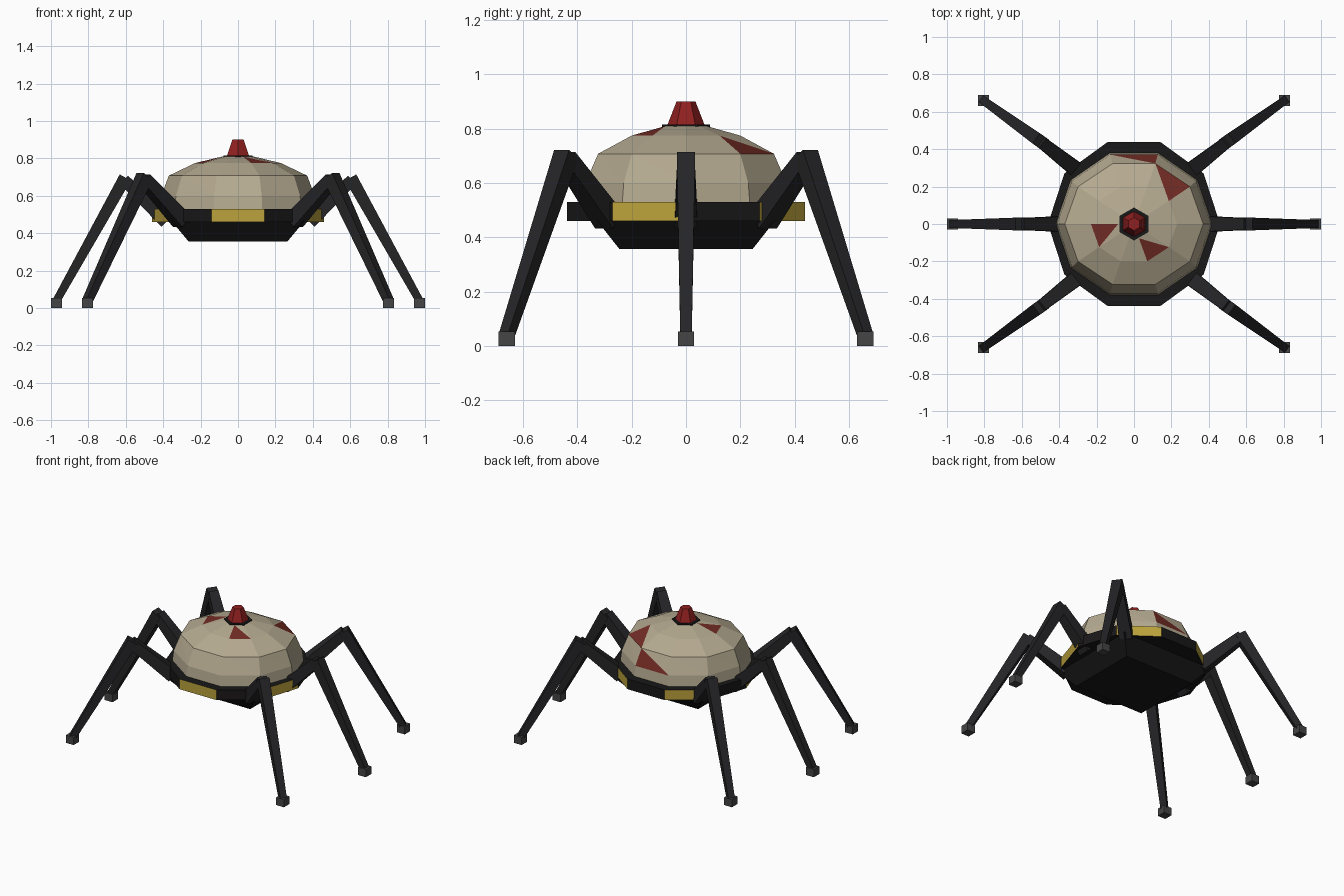
import bpy, bmesh, math
from mathutils import Vector

if "Cube" in bpy.data.objects:
    bpy.data.objects.remove(bpy.data.objects["Cube"])


def material(name, rgb):
    m = bpy.data.materials.new(name)
    m.diffuse_color = (*rgb, 1)
    m.use_nodes = True
    m.node_tree.nodes["Principled BSDF"].inputs["Base Color"].default_value = m.diffuse_color
    return m


SAND = material("sand", (0.46, 0.40, 0.28))
RUST = material("rust", (0.17, 0.025, 0.018))
RED = material("red", (0.28, 0.014, 0.014))
YELLOW = material("yellow", (0.50, 0.36, 0.045))
BLACK = material("black", (0.010, 0.009, 0.009))
LEG = material("leg", (0.018, 0.018, 0.020))
FOOT = material("foot", (0.06, 0.06, 0.06))


def finish(bm, name, *mats):
    bmesh.ops.recalc_face_normals(bm, faces=bm.faces)
    me = bpy.data.meshes.new(name)
    bm.to_mesh(me)
    bm.free()
    for m in mats:
        me.materials.append(m)
    ob = bpy.data.objects.new(name, me)
    bpy.context.collection.objects.link(ob)
    return ob


def ring(bm, n, rx, ry, z, start=0.0):
    angles = [start + math.tau * i / n for i in range(n)]
    return [bm.verts.new((rx * math.cos(a), ry * math.sin(a), z)) for a in angles]


def prism(name, n, bottom, top, mats, start=0.0):
    """Closed frustum; bottom and top are (rx, ry, z). A second material goes on every other side."""
    bm = bmesh.new()
    a, b = ring(bm, n, *bottom, start), ring(bm, n, *top, start)
    bm.faces.new(a)
    bm.faces.new(b)
    for i in range(n):
        j = (i + 1) % n
        f = bm.faces.new((a[i], a[j], b[j], b[i]))
        f.material_index = i % 2 if len(mats) > 1 else 0
    return finish(bm, name, *mats)


def beam(name, p, q, half_p, half_q, mat):
    """Tapered square bar from p to q."""
    p, q = Vector(p), Vector(q)
    axis = (q - p).normalized()
    side = axis.cross(Vector((0, 0, 1))).normalized()
    up = side.cross(axis)
    bm = bmesh.new()
    ends = []
    for c, h in ((p, half_p), (q, half_q)):
        ends.append([bm.verts.new(c + side * (sx * h) + up * (sy * h))
                     for sx, sy in ((-1, -1), (1, -1), (1, 1), (-1, 1))])
    a, b = ends
    bm.faces.new(a)
    bm.faces.new(b)
    for i in range(4):
        bm.faces.new((a[i], a[i - 1], b[i - 1], b[i]))
    return finish(bm, name, mat)


# Faceted dome shell with a few rust-coloured triangles
SIDES = 10
levels = [(0.42, 0.40, 0.52), (0.41, 0.39, 0.60), (0.37, 0.34, 0.708),
          (0.23, 0.21, 0.775), (0.085, 0.08, 0.81)]
rust = {(1, 2), (2, 1), (3, 5), (3, 8)}  # (level, side)
bm = bmesh.new()
rings = [ring(bm, SIDES, *lv) for lv in levels]
bm.faces.new(rings[0])
bm.faces.new(rings[-1])
for k in range(len(rings) - 1):
    lo, hi = rings[k], rings[k + 1]
    for i in range(SIDES):
        j = (i + 1) % SIDES
        f = bm.faces.new((lo[i], lo[j], hi[i]))
        f.material_index = int((k, i) in rust)
        bm.faces.new((lo[j], hi[j], hi[i]))
finish(bm, "dome_shell", SAND, RUST)

# Hazard band around the waist
prism("waist_band", SIDES, (0.46, 0.46, 0.46), (0.46, 0.46, 0.53), (BLACK, YELLOW))

# Tapered box belly
R2 = math.sqrt(2)
prism("belly", 4, (0.265 * R2, 0.245 * R2, 0.357), (0.355 * R2, 0.33 * R2, 0.465),
      (BLACK,), math.pi / 4)

# Top collar and beacon
prism("beacon_collar", 6, (0.088, 0.088, 0.80), (0.088, 0.088, 0.816), (BLACK,), math.pi / 2)
prism("beacon", 6, (0.07, 0.07, 0.81), (0.035, 0.035, 0.90), (RED,), math.pi / 2)

# Six legs: hip, knee and foot positions for the right side, mirrored to the left
corner = ((0.30, 0.285, 0.465), (0.505, 0.445, 0.692), (0.805, 0.66, 0.04))
middle = ((0.38, 0.0, 0.465), (0.61, 0.0, 0.685), (0.97, 0.0, 0.04))
for row, (hip, knee, foot), sy in (("front", corner, -1), ("middle", middle, 1), ("back", corner, 1)):
    for side, sx in (("right", 1), ("left", -1)):
        h, k, f = [Vector((x * sx, y * sy, z)) for x, y, z in (hip, knee, foot)]
        tag = f"{row}_{side}"
        beam(tag + "_upper_leg", h, k, 0.042, 0.031, LEG)
        beam(tag + "_lower_leg", k + (k - f).normalized() * 0.015, f, 0.034, 0.021, LEG)
        ft = prism(tag + "_foot", 4, (0.03 * R2, 0.03 * R2, 0), (0.03 * R2, 0.03 * R2, 0.053),
                   (FOOT,), math.pi / 4)
        ft.location = (f.x, f.y, 0)
